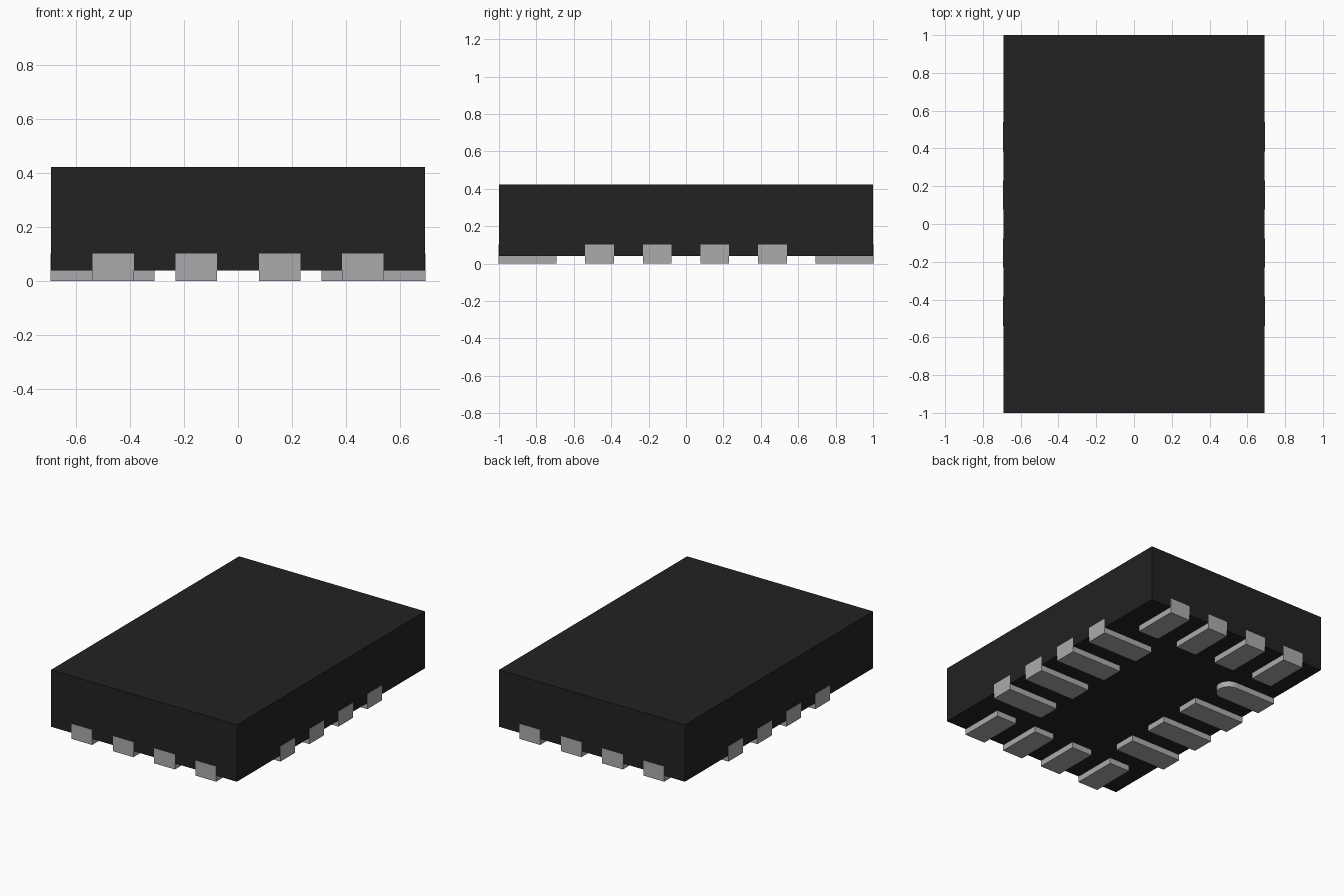
import bpy, bmesh, math

if "Cube" in bpy.data.objects:
    bpy.data.objects.remove(bpy.data.objects["Cube"])

W, L = 0.692, 1.0            # body half width and half length
BOTTOM, TOP = 0.04, 0.423    # body heights
HALF = 0.077                 # half width of a contact
PITCH = 0.308
EPS = 0.0015                 # contacts sit just proud of the body


def material(name, rgb):
    m = bpy.data.materials.new(name)
    m.diffuse_color = (*rgb, 1)
    m.use_nodes = True
    m.node_tree.nodes["Principled BSDF"].inputs["Base Color"].default_value = m.diffuse_color
    return m


black = material("black_resin", (0.016, 0.016, 0.016))
metal = material("tinned_metal", (0.41, 0.41, 0.43))


def prism(name, outline, z0, z1, mat):
    """Extrude a counter-clockwise outline from z0 to z1."""
    bm = bmesh.new()
    base = bm.faces.new([bm.verts.new((x, y, z0)) for x, y in outline])
    top = bmesh.ops.extrude_face_region(bm, geom=[base])["geom"]
    bmesh.ops.translate(bm, vec=(0, 0, z1 - z0),
                        verts=[v for v in top if isinstance(v, bmesh.types.BMVert)])
    bmesh.ops.recalc_face_normals(bm, faces=bm.faces)
    me = bpy.data.meshes.new(name)
    bm.to_mesh(me)
    bm.free()
    me.materials.append(mat)
    ob = bpy.data.objects.new(name, me)
    bpy.context.collection.objects.link(ob)
    return ob


def rect(x0, x1, y0, y1):
    return [(x0, y0), (x1, y0), (x1, y1), (x0, y1)]


def contact(name, edge, length, offset, turn, rounded=False):
    """Bottom pad plus upturned side tab, built facing +x and turned into place."""
    inner = edge - length
    if rounded:  # marker pad with a half-round inner end
        pad = [(edge, -HALF), (edge, HALF)]
        for i in range(17):
            a = math.pi / 2 + math.pi * i / 16
            pad.append((inner + HALF + HALF * math.cos(a), HALF * math.sin(a)))
    else:
        pad = rect(inner, edge, -HALF, HALF)
    parts = [(name + "_pad", pad, 0, BOTTOM),
             (name + "_tab", rect(edge - 0.02, edge + EPS, -HALF, HALF), 0, 0.102)]
    c, s = round(math.cos(turn)), round(math.sin(turn))
    for part, outline, z0, z1 in parts:
        pts = [(x * c - (y + offset) * s, x * s + (y + offset) * c) for x, y in outline]
        prism(part, pts, z0, z1, metal)


# Moulded body
prism("body", rect(-W, W, -L, L), BOTTOM, TOP, black)

# Four contacts along each side; the marker pad is on the left, nearest the back
sides = [("right", W, 0.382, 0), ("back", L, 0.308, 1),
         ("left", W, 0.382, 2), ("front", L, 0.308, 3)]
for side, edge, length, quarter in sides:
    for i in range(4):
        contact(f"{side}_contact_{i + 1}", edge, length, (i - 1.5) * PITCH,
                quarter * math.pi / 2, side == "left" and i == 0)
